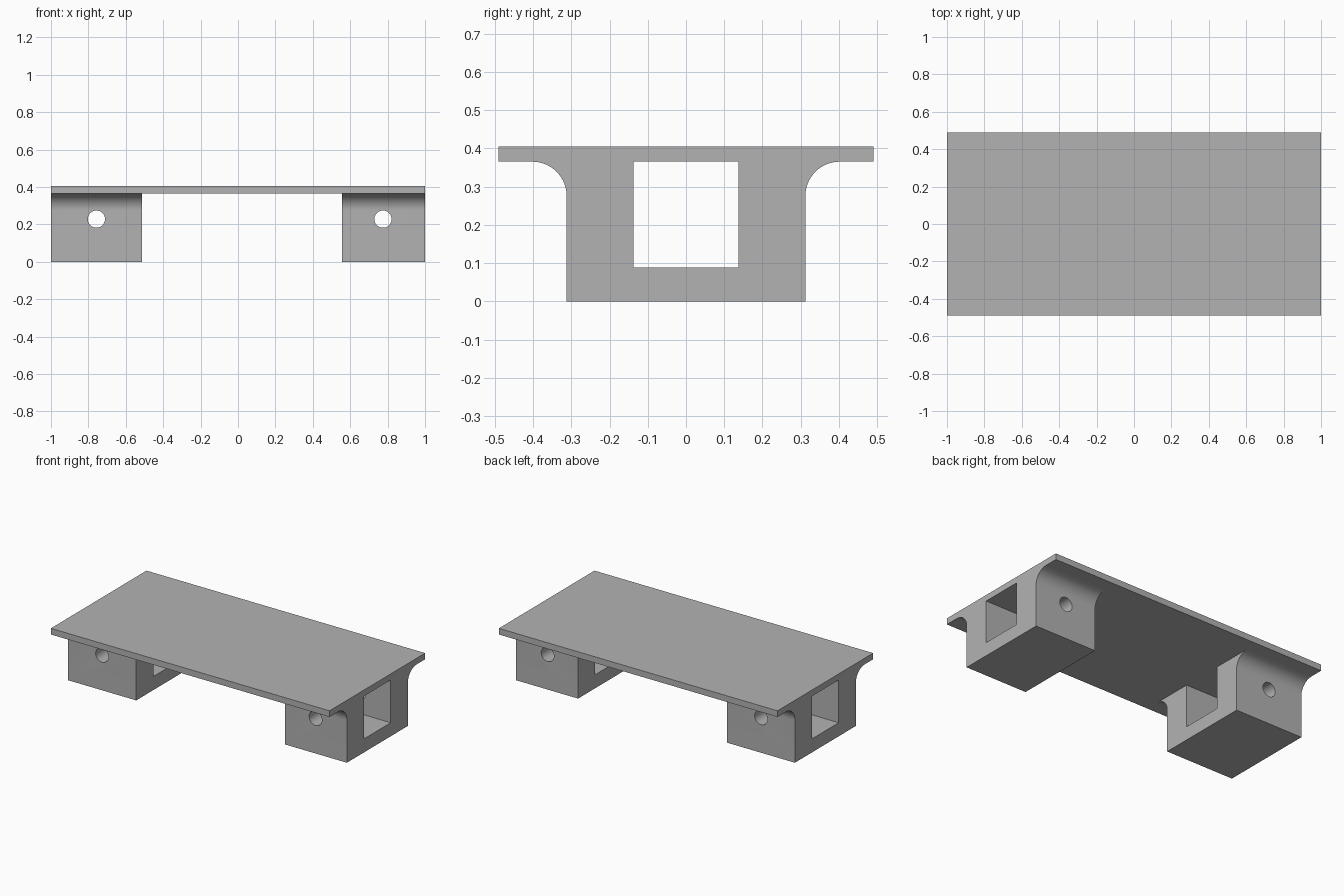
import bpy, bmesh, math
from mathutils import Matrix

cube = bpy.data.objects.get("Cube")
if cube:
    bpy.data.objects.remove(cube, do_unlink=True)

PLATE_BOTTOM, PLATE_TOP = 0.365, 0.405
HALF_DEPTH = 0.49
BLOCK_Y, SLOT_Y, SLOT_Z = 0.312, 0.137, 0.088
FILLET = 0.09
HOLE_Z, HOLE_R = 0.228, 0.046

grey = bpy.data.materials.new("plain_grey")
grey.use_nodes = True
colour = (0.45, 0.45, 0.45, 1)
grey.diffuse_color = colour
grey.node_tree.nodes["Principled BSDF"].inputs["Base Color"].default_value = colour


def make_object(name, bm):
    bmesh.ops.recalc_face_normals(bm, faces=bm.faces)
    mesh = bpy.data.meshes.new(name)
    bm.to_mesh(mesh)
    bm.free()
    obj = bpy.data.objects.new(name, mesh)
    bpy.context.collection.objects.link(obj)
    mesh.materials.append(grey)
    return obj


def extrude_along_x(name, profile, x0, x1):
    bm = bmesh.new()
    face = bm.faces.new([bm.verts.new((x0, y, z)) for y, z in profile])
    new = bmesh.ops.extrude_face_region(bm, geom=[face])["geom"]
    bmesh.ops.translate(bm, vec=(x1 - x0, 0, 0),
                        verts=[v for v in new if isinstance(v, bmesh.types.BMVert)])
    return make_object(name, bm)


def shade(obj):
    bpy.ops.object.select_all(action='DESELECT')
    obj.select_set(True)
    bpy.context.view_layer.objects.active = obj
    bpy.ops.object.shade_smooth_by_angle(angle=math.radians(30))


# Half of the U-shaped block section: floor, outer wall, flared fillet, slot wall
half = [(BLOCK_Y, 0)]
for i in range(17):
    a = math.pi / 2 * i / 16
    half.append((BLOCK_Y + FILLET * (1 - math.cos(a)),
                 PLATE_BOTTOM - FILLET * (1 - math.sin(a))))
half += [(SLOT_Y, PLATE_BOTTOM), (SLOT_Y, SLOT_Z)]
section = half + [(-y, z) for y, z in reversed(half)]

# Flat top plate
extrude_along_x("top_plate", [(-HALF_DEPTH, PLATE_BOTTOM), (HALF_DEPTH, PLATE_BOTTOM),
                              (HALF_DEPTH, PLATE_TOP), (-HALF_DEPTH, PLATE_TOP)], -1, 1)

# Two support blocks, each drilled front to back
for name, x0, x1, hole_x in (("right_block", -1, -0.512, -0.757),
                             ("left_block", 0.556, 1, 0.775)):
    block = extrude_along_x(name, section, x0, x1)
    bm = bmesh.new()
    bmesh.ops.create_cone(bm, cap_ends=True, segments=40, radius1=HOLE_R, radius2=HOLE_R,
                          depth=1, matrix=Matrix.Translation((hole_x, 0, HOLE_Z))
                          @ Matrix.Rotation(math.pi / 2, 4, 'X'))
    cutter = make_object(name + "_drill", bm)
    cutter.hide_render = True
    cut = block.modifiers.new("hole", 'BOOLEAN')
    cut.operation, cut.solver, cut.object = 'DIFFERENCE', 'EXACT', cutter
    bpy.context.view_layer.objects.active = block
    bpy.ops.object.modifier_apply(modifier=cut.name)
    bpy.data.objects.remove(cutter, do_unlink=True)
    shade(block)
